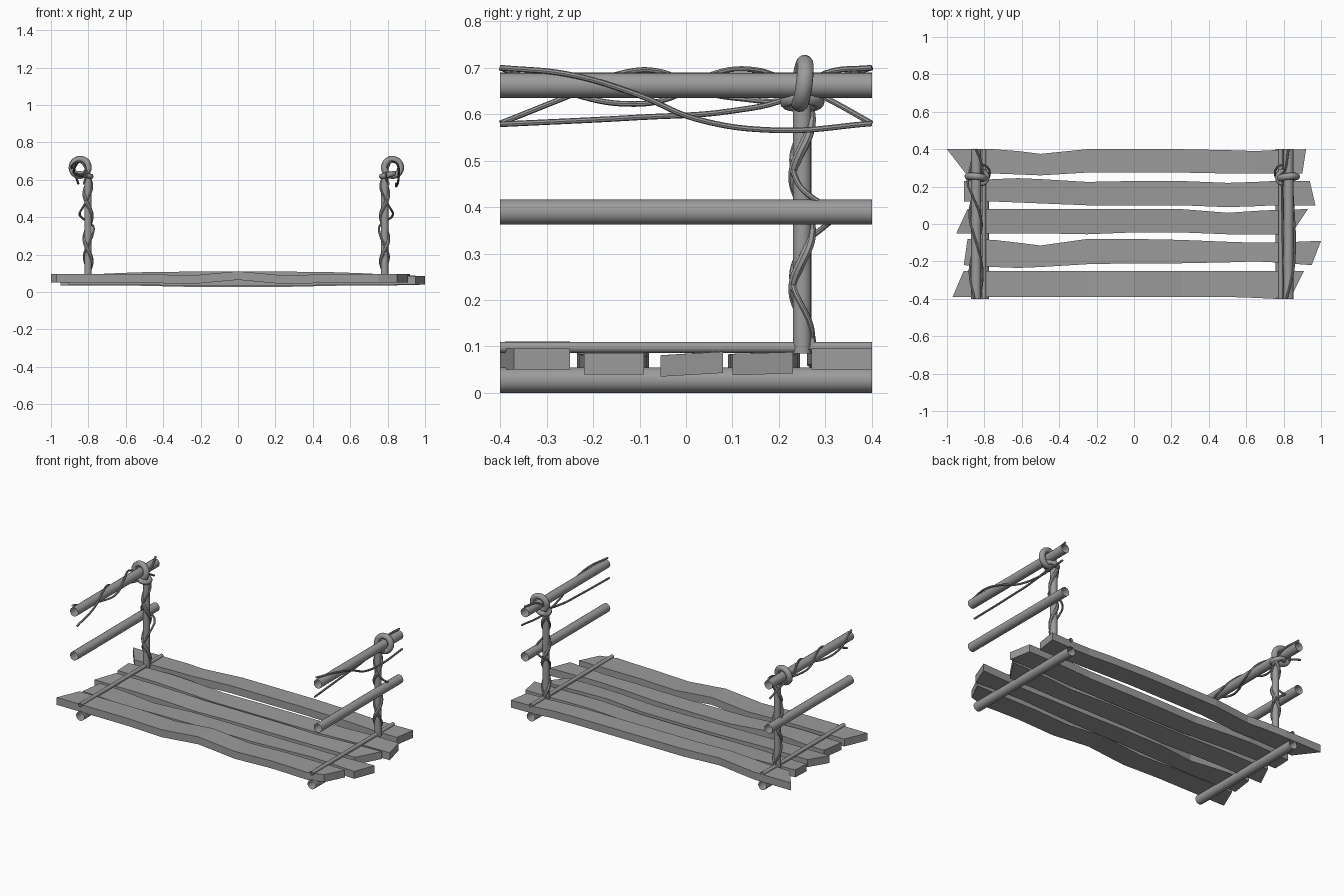
import bpy
import math
from mathutils import Vector

cube = bpy.data.objects.get("Cube")
if cube:
    bpy.data.objects.remove(cube, do_unlink=True)

grey = bpy.data.materials.new("weathered_grey")
grey.use_nodes = True
COLOUR = (0.33, 0.33, 0.33, 1)
grey.diffuse_color = COLOUR
grey.node_tree.nodes["Principled BSDF"].inputs["Base Color"].default_value = COLOUR

MID = -0.009       # the two railings mirror about this x
POST_X, RAIL_X = 0.793, 0.835
POST_Y, RAIL_Z = 0.25, 0.662


def finish(obj, name, smooth=True):
    obj.name = name
    obj.data.materials.append(grey)
    if smooth:
        bpy.ops.object.shade_smooth_by_angle()
    return obj


def tube(name, centre, radius, length, along_y=True):
    """Open-ended pole along y or z."""
    turn = (math.pi / 2, 0, 0) if along_y else (0, 0, 0)
    bpy.ops.mesh.primitive_cylinder_add(vertices=16, radius=radius, depth=length,
                                        end_fill_type='NOTHING',
                                        location=centre, rotation=turn)
    return finish(bpy.context.object, name)


def ring(name, centre, major, minor, turn):
    bpy.ops.mesh.primitive_torus_add(major_segments=28, minor_segments=12,
                                     major_radius=major, minor_radius=minor,
                                     location=centre, rotation=turn)
    return finish(bpy.context.object, name)


def vine(name, points, radius):
    """Smooth round strand through the given points."""
    data = bpy.data.curves.new(name, 'CURVE')
    data.dimensions = '3D'
    data.bevel_depth = radius
    data.bevel_resolution = 2
    data.resolution_u = 6
    data.use_fill_caps = True
    spline = data.splines.new('BEZIER')
    spline.bezier_points.add(len(points) - 1)
    for knot, co in zip(spline.bezier_points, points):
        knot.co = co
        knot.handle_left_type = knot.handle_right_type = 'AUTO'
    obj = bpy.data.objects.new(name, data)
    bpy.context.collection.objects.link(obj)
    bpy.ops.object.select_all(action='DESELECT')
    obj.select_set(True)
    bpy.context.view_layer.objects.active = obj
    bpy.ops.object.convert(target='MESH')
    return finish(bpy.context.object, name)


INNER = [-75, -62, -50, -25, 0, 25, 50, 65, 75]


def plank(name, front, back, lift, ends, base, tilt=0, thick=0.046):
    """Wavy board; outline in hundredths, ends = x at (front, back) left, then right."""
    fx = [ends[0]] + INNER + [ends[2]]
    bx = [ends[1]] + INNER + [ends[3]]
    verts, faces = [], []
    for xf, xb, yf, yb, up in zip(fx, bx, front, back, lift):
        z = base + up / 100
        f, b = Vector((xf, yf, 0)) / 100, Vector((xb, yb, 0)) / 100
        for p, h in ((f, z), (b, z + tilt), (b, z + tilt + thick), (f, z + thick)):
            verts.append((p.x, p.y, h))
    for i in range(0, len(verts) - 4, 4):
        for k in range(4):
            n = (k + 1) % 4
            faces.append((i + k, i + n, i + 4 + n, i + 4 + k))
    last = len(verts) - 4
    faces += [(3, 2, 1, 0), tuple(range(last, last + 4))]
    mesh = bpy.data.meshes.new(name)
    mesh.from_pydata(verts, [], [f[::-1] for f in faces])
    obj = bpy.data.objects.new(name, mesh)
    bpy.context.collection.objects.link(obj)
    finish(obj, name, smooth=False)


# Deck boards, front to back
wave = [0, 0, 0, 0, -.8, 1.5, -.8, 0, 0, 0, 0]
hump = [0, 0, .6, 1, 1.3, 1.3, 1.3, 1, .5, 0, 0]
sag = [0, 0, 0, -.2, -.8, -.8, -.8, -.2, 0, 0, 0]
plank("deck_board_front",
      [-39, -39, -39, -39, -39, -39, -39, -39, -39.5, -40, -37],
      [-25] * 11, wave, (-97, -91, 85, 91), 0.05)
plank("deck_board_second",
      [-22, -23, -23.5, -23, -21.5, -21, -21, -20.5, -20, -20.5, -22],
      [-8, -8.5, -10, -11.5, -8, -8, -8.5, -9.5, -10, -10, -9],
      sag, (-91, -89, 95, 100), 0.04)
plank("deck_board_middle",
      [-5, -5, -5, -5, -5.5, -4.5, -4.5, -5.5, -5.5, -5.5, -5.5],
      [8, 8, 8, 8, 8, 8, 8, 6, 7, 7.5, 8],
      sag, (-95, -89, 84, 93), 0.035, tilt=0.008)
plank("deck_board_fourth",
      [12, 12, 11.5, 11, 10, 10, 10, 9, 9.5, 10, 10],
      [23, 24, 24.5, 24, 22.5, 23, 23, 22, 22.5, 23, 23],
      sag, (-91, -91, 97, 94), 0.038, tilt=0.004)
plank("deck_board_back",
      [27, 27, 26.5, 26, 27.5, 27.5, 27.5, 27, 27, 27, 27],
      [40, 40, 39, 37.5, 40, 40, 40, 39.5, 39, 39.5, 40],
      hump, (-90, -100, 90, 92), 0.05)

# Railings on both sides
for side, s in (("left", 1), ("right", -1)):
    def at(x, y, z):
        return Vector((MID + s * x, y, z))

    tube(f"{side}_bottom_log", at(POST_X, 0, 0.0275), 0.0275, 0.8)
    tube(f"{side}_deck_pole", at(POST_X, 0, 0.098), 0.012, 0.8)
    tube(f"{side}_middle_rail", at(RAIL_X, 0, 0.389), 0.027, 0.8)
    tube(f"{side}_top_rail", at(RAIL_X, 0, RAIL_Z), 0.027, 0.8)
    tube(f"{side}_post", at(POST_X, POST_Y, 0.355), 0.02, 0.54, along_y=False)

    # Rope knot joining rail and post
    ring(f"{side}_rail_loop", at(RAIL_X, POST_Y, 0.666), 0.044, 0.018,
         (math.radians(83), 0, math.radians(6 * s)))
    ring(f"{side}_post_loop", at(0.81, POST_Y, 0.626), 0.034, 0.014,
         (0, math.radians(-14 * s), 0))

    # Strands spiralling round the post
    def spiral(start, turns, reach, bulge):
        pts = []
        for i in range(25):
            t = i / 24
            a = start + turns * math.tau * t
            swell = bulge * math.exp(-((t - 0.56) / 0.09) ** 2)
            r = reach + swell
            pts.append(at(POST_X + r * math.cos(a), POST_Y + r * math.sin(a),
                          0.09 + 0.53 * t))
        return pts

    vine(f"{side}_post_strand", spiral(1.2, 2.2, 0.019, 0), 0.011)
    vine(f"{side}_post_vine", spiral(2.4, -2.1, 0.022, 0.045), 0.006)


# Vines on the top rails: (y, z, outward offset from rail centre)
def rail_vine(name, s, path):
    vine(name, [Vector((MID + s * (RAIL_X + out), y, z)) for y, z, out in path], 0.006)


rail_vine("left_rail_vine_outer", 1,
          [(-.4, .7, -.01), (-.25, .685, .025), (-.1, .64, .034), (.02, .59, .03),
           (.2, .565, .02), (.4, .58, .02)])
rail_vine("left_rail_vine_inner", 1,
          [(-.4, .578, -.02), (-.1, .593, -.03), (.1, .607, -.033), (.22, .635, -.033),
           (.3, .688, -.015), (.4, .7, 0)])
rail_vine("right_rail_vine_lower", -1,
          [(-.4, .58, -.02), (-.25, .64, -.034), (-.13, .69, -.01), (-.05, .69, .015),
           (.03, .65, .034), (.12, .633, .025), (.22, .632, -.02), (.3, .67, -.034),
           (.4, .7, 0)])
rail_vine("right_rail_vine_upper", -1,
          [(-.4, .7, .01), (-.25, .645, .034), (-.13, .622, .01), (-.03, .636, -.028),
           (.06, .687, -.018), (.15, .695, .02), (.22, .67, .045), (.3, .635, .03),
           (.4, .58, .01)])
